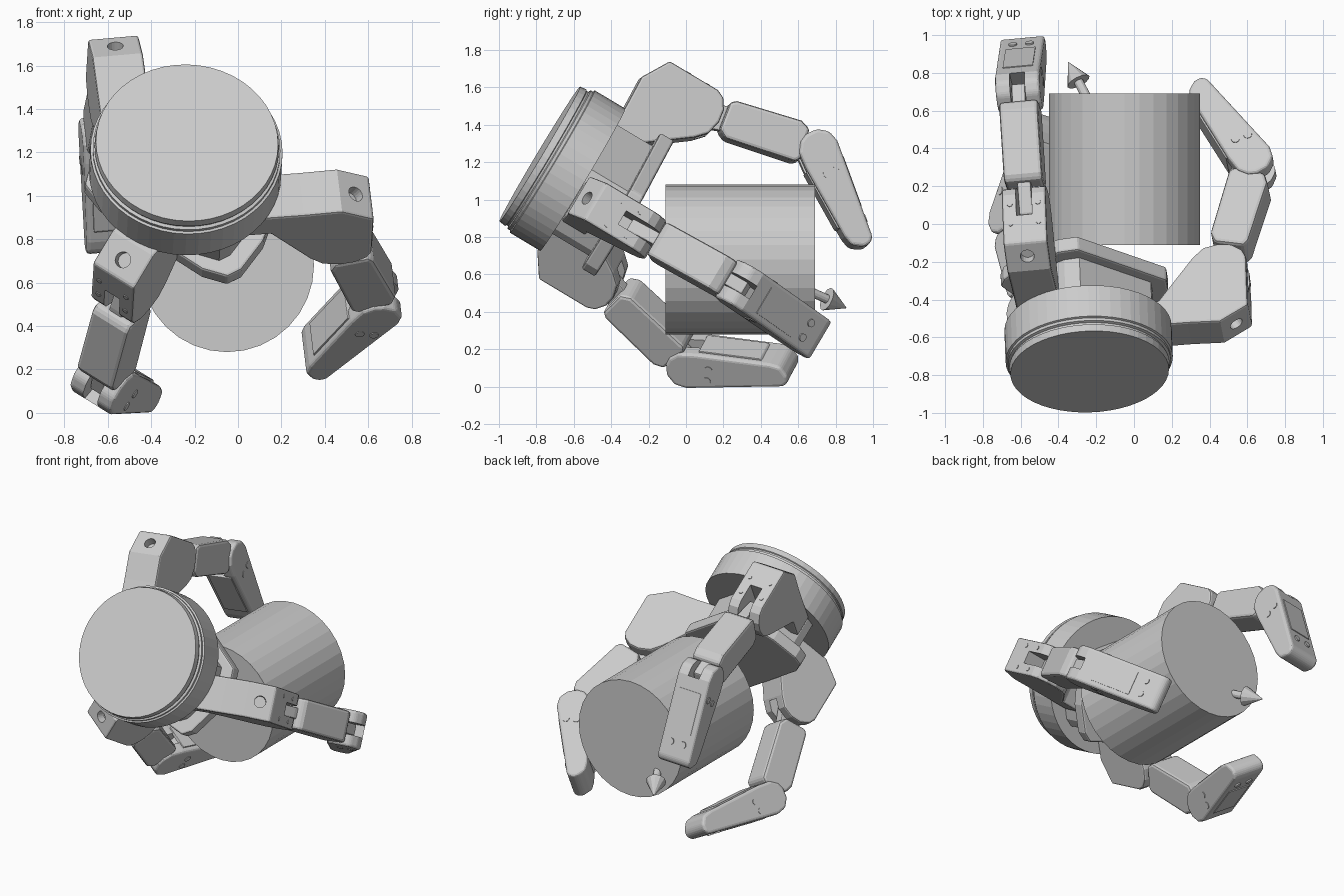
import bpy, bmesh
from math import sin, cos, radians, pi
from mathutils import Vector, Matrix

if "Cube" in bpy.data.objects:
    bpy.data.objects.remove(bpy.data.objects["Cube"])

# hand frame: N = axis out of the palm, X / Mv = palm plane directions
O = Vector((-0.235, -0.775, 1.24))
N = Vector((-0.033, 0.858, -0.513)).normalized()
X = Vector((1, 0, 0))
Mv = Vector((0, 0.513, 0.858))


def frame(u, v, angle, w=0):
    """Matrix with local x = outward radial, y = sideways, z = palm axis."""
    a = radians(angle)
    d = X * cos(a) + Mv * sin(a)
    d = (d - N * d.dot(N)).normalized()
    t = N.cross(d)
    m = Matrix((d, t, N)).transposed().to_4x4()
    m.translation = O + X * u + Mv * v + N * w
    return m


def finish(name, bm, mat, bevel=0, segs=2):
    bmesh.ops.recalc_face_normals(bm, faces=bm.faces)
    me = bpy.data.meshes.new(name)
    bm.to_mesh(me)
    bm.free()
    ob = bpy.data.objects.new(name, me)
    bpy.context.collection.objects.link(ob)
    ob.matrix_world = mat
    if bevel:
        b = ob.modifiers.new("bevel", 'BEVEL')
        b.width, b.segments, b.limit_method = bevel, segs, 'ANGLE'
        b.angle_limit = radians(35)
    return ob


def extrude(name, points, offset, mat, bevel=0, segs=2):
    bm = bmesh.new()
    f = bm.faces.new([bm.verts.new(p) for p in points])
    g = bmesh.ops.extrude_face_region(bm, geom=[f])
    bmesh.ops.translate(bm, vec=offset,
                        verts=[v for v in g['geom'] if isinstance(v, bmesh.types.BMVert)])
    return finish(name, bm, mat, bevel, segs)


def prism(name, pts, h, mat, bevel=0, segs=2):
    """Side profile of (radial, axial) points, 2h thick."""
    return extrude(name, [(r, -h, w) for r, w in pts], (0, 2 * h, 0), mat, bevel, segs)


def rod(name, p0, p1, r0, r1, mat, segs=16):
    p0, p1 = Vector(p0), Vector(p1)
    ax = p1 - p0
    bm = bmesh.new()
    bmesh.ops.create_cone(bm, cap_ends=True, segments=segs, radius1=r0, radius2=r1, depth=ax.length)
    rot = ax.to_track_quat('Z', 'Y').to_matrix().to_4x4()
    bm.transform(Matrix.Translation((p0 + p1) / 2) @ rot)
    return finish(name, bm, mat)


def cut(ob, cutter):
    cutter.hide_render = True
    cutter.hide_viewport = True
    b = ob.modifiers.new("cut", 'BOOLEAN')
    b.operation, b.object, b.solver = 'DIFFERENCE', cutter, 'EXACT'


def box_pts(r0, r1, w0, w1):
    return [(r0, w0), (r1, w0), (r1, w1), (r0, w1)]


# wrist disc, a lathed stepped profile
base = frame(0, 0, 0)
bm = bmesh.new()
prof = [(0.42, -.008), (0.425, .03), (.418, .034), (.418, .045), (.432, .05), (.432, .066), (.443, .07), (.443, .26)]
S = 48
rings = [[bm.verts.new((r * cos(2 * pi * i / S), r * sin(2 * pi * i / S), w)) for i in range(S)] for r, w in prof]
for a, b in zip(rings, rings[1:]):
    for i in range(S):
        bm.faces.new((a[i], a[(i + 1) % S], b[(i + 1) % S], b[i]))
bm.faces.new(rings[0])
bm.faces.new(rings[-1])
finish("wrist_disc", bm, base)

# palm body and palm plate, symmetric about the fixed finger
half = [(.33, 0), (.33, .30), (.25, .37), (.04, .44), (-.15, .45), (-.22, .42), (-.26, .30), (-.26, .16)]
outline = half + [(a, -b) for a, b in reversed(half[1:])]
palm = frame(0, 0, 54)
extrude("palm_body", [(a * .78, b * .78, .24) for a, b in outline], (0, 0, .26), palm)
extrude("palm_plate", [(a * .97, b * .97, .49) for a, b in outline], (0, 0, .085), palm, .012)

# side profiles of the finger links, (radial, axial)
KNUCKLE = [(.15, .25), (.45, .25), (.625, .243), (.775, .33), (.775, .63), (.755, .675), (.70, .712),
           (.63, .722), (.55, .705), (.49, .65), (.30, .40), (.15, .40)]
MIDDLE = [(.755, .72), (.78, .75), (.868, 1.10), (.85, 1.16), (.69, 1.20), (.66, 1.18), (.575, .80), (.60, .745)]
TONGUE = [(.60, .56), (.68, .56), (.73, .70), (.83, 1.15), (.84, 1.27), (.75, 1.29), (.71, 1.18), (.62, .80), (.56, .64)]
DISTAL = [(.813, 1.155), (.868, 1.19), (.893, 1.254), (.872, 1.318), (.525, 1.742), (.49, 1.75), (.455, 1.73),
          (.428, 1.67), (.448, 1.613), (.655, 1.252), (.71, 1.175), (.765, 1.15)]
PAD = [(.66, 1.27), (.64, 1.262), (.47, 1.555), (.48, 1.59)]


def finger(tag, u, v, w0, angle, opening):
    m = frame(u, v, angle, w0)
    # knuckle with link slot and a round recess on its sloping back
    k = prism(tag + "_knuckle", KNUCKLE, .117, m, .012)
    cut(k, rod(tag + "_recess_cutter", (.765, 0, .177), (.675, 0, .333), .037, .037, m, 20))
    cut(k, prism(tag + "_knuckle_slot_cutter", box_pts(.5, .9, .5, .8), .042, m))
    for s in (-1, 1):
        for w in (.45, .57):
            rod(tag + "_knuckle_screw", (.765, s * .075, w), (.779, s * .075, w), .014, .014, m, 10)
    # the outer links swing about the knuckle pivot
    piv = Matrix.Translation((.63, 0, .59))
    m = m @ piv @ Matrix.Rotation(opening, 4, 'Y') @ piv.inverted()
    # middle link and its narrow hinge tongue
    prism(tag + "_middle_link", MIDDLE, .103, m, .022)
    prism(tag + "_hinge_tongue", TONGUE, .036, m, .008)
    # fingertip link with hinge slot
    d = prism(tag + "_tip_link", DISTAL, .118, m, .036, 3)
    cut(d, prism(tag + "_tip_slot_cutter", box_pts(.6, .95, 1.1, 1.32), .04, m))
    prism(tag + "_tip_pad", PAD, .085, m, .004)
    # back cover on the fingertip, with screws
    e0, e1 = Vector((.872, 1.318)), Vector((.525, 1.742))
    ed = (e1 - e0).normalized()
    nr = Vector((ed.y, -ed.x))
    a, b = e0 + ed * .09, e0 + ed * .37
    prism(tag + "_tip_cover", [a - nr * .01, b - nr * .01, b + nr * .005, a + nr * .005], .08, m)
    for s in (-1, 1):
        c = e0 + ed * .44
        lo, hi = c - nr * .01, c + nr * .008
        rod(tag + "_cover_screw", (lo.x, s * .045, lo.y), (hi.x, s * .045, hi.y), .022, .022, m, 12)
        for r, w in ((.69, 1.36), (.755, 1.385)):
            rod(tag + "_side_screw", (r, s * .10, w), (r, s * .122, w), .022, .022, m, 14)


finger("upper_finger", -.235, 0, .004, 97, 0)
finger("right_finger", .09, -.146, .02, 6, .07)
finger("lower_finger", .117, .122, .012, 235, .03)

# held cylinder and the direction arrow leaving its centre
I = Matrix.Identity(4)
rod("held_cylinder", (-.05, -.11, .68), (-.05, .69, .68), .4, .4, I, 32)
start, tip = Vector((-.05, .29, .68)), Vector((-.35, .86, .42))
neck = tip - (tip - start).normalized() * .13
rod("arrow_shaft", start, neck, .025, .025, I, 12)
rod("arrow_head", neck, tip, .065, 0, I, 12)
